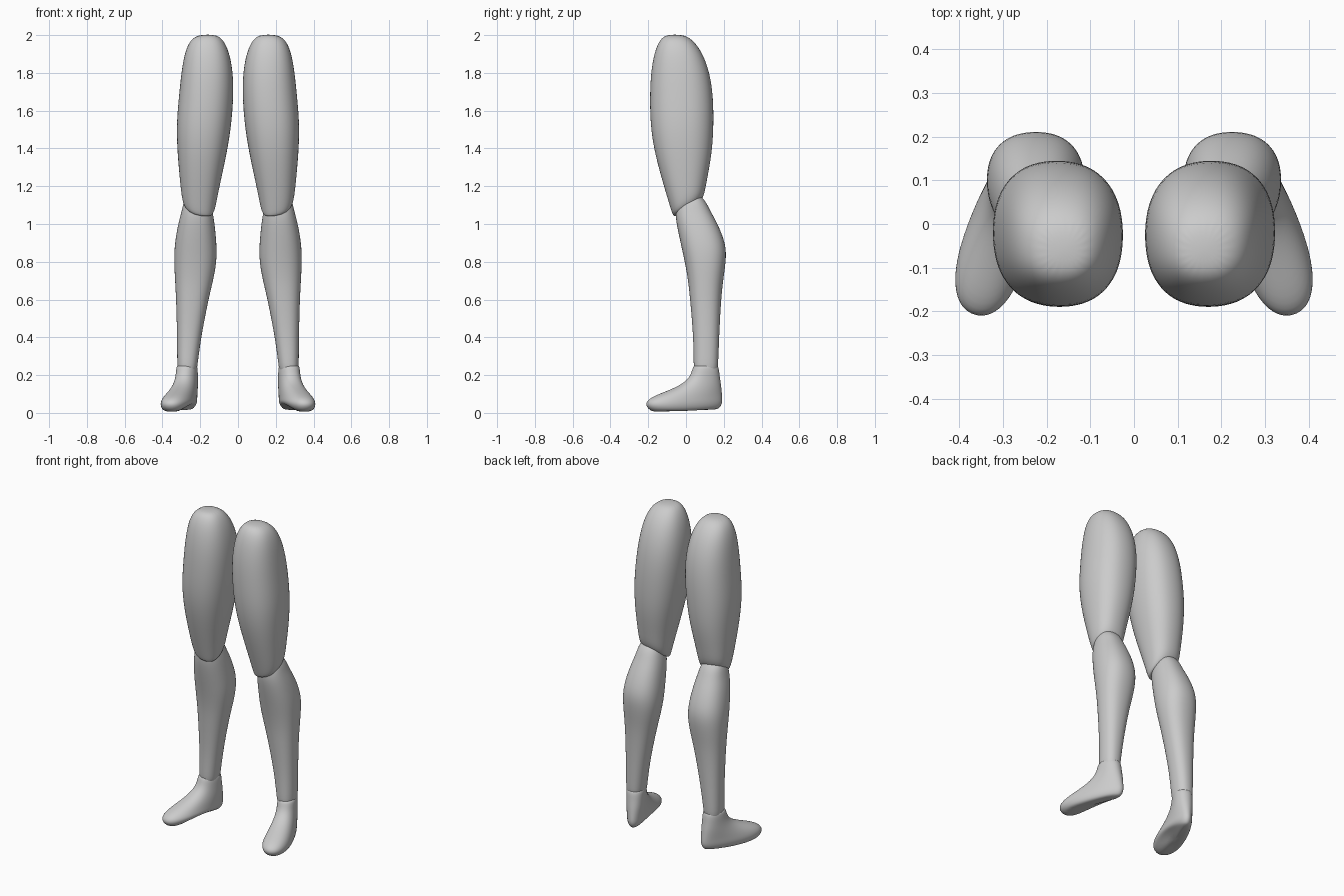
import bpy, bmesh, math

if "Cube" in bpy.data.objects:
    bpy.data.objects.remove(bpy.data.objects["Cube"], do_unlink=True)

SIDES = 20
GROW = 1.015  # offsets the slight shrink of subdivision

grey = bpy.data.materials.new("plain grey")
grey.use_nodes = True
grey.diffuse_color = (0.6, 0.6, 0.6, 1)
grey.node_tree.nodes["Principled BSDF"].inputs["Base Color"].default_value = (0.6, 0.6, 0.6, 1)


def rounded(angle, power):
    """Point on a unit superellipse."""
    c, s = math.cos(angle), math.sin(angle)
    return (math.copysign(abs(c) ** (2 / power), c),
            math.copysign(abs(s) ** (2 / power), s))


def limb_ring(x0, x1, y0, y1, z, tilt=0, power=2.3):
    """Horizontal section between x and y limits, raised towards the back by tilt."""
    ring = []
    for i in range(SIDES):
        u, v = rounded(math.tau * i / SIDES, power)
        dx, dy = u * GROW * (x1 - x0) / 2, v * GROW * (y1 - y0) / 2
        ring.append(((x0 + x1) / 2 + dx, (y0 + y1) / 2 + dy, z + tilt * (dy + dx * 0.35)))
    return ring


def foot_ring(heel, toe, half_width, taper, z, arch=0):
    """Section along the outward-turned foot, wider at the toe by taper."""
    turn = math.radians(17)
    ring = []
    for i in range(SIDES):
        u, v = rounded(math.tau * i / SIDES, 2.2)
        side = u * GROW * half_width * (1 - taper * v)
        along = (heel + toe) / 2 - v * GROW * (toe - heel) / 2
        lift = arch * (1 - v * v) * (1 - u) / 2
        ring.append((0.27 + side * math.cos(turn) + along * math.sin(turn),
                     0.105 + side * math.sin(turn) - along * math.cos(turn),
                     z + lift + arch * 0.4 * (v + 1) / 2))
    return ring


def loft(name, rings):
    """Skin the rings, close both ends, mirror to the other leg and smooth."""
    bm = bmesh.new()
    loops = [[bm.verts.new(p) for p in ring] for ring in rings]
    for low, high in zip(loops, loops[1:]):
        for i in range(SIDES):
            j = (i + 1) % SIDES
            bm.faces.new((low[i], low[j], high[j], high[i]))
    bm.faces.new(loops[0][::-1])
    bm.faces.new(loops[-1])
    bmesh.ops.recalc_face_normals(bm, faces=bm.faces)
    for face in bm.faces:
        face.smooth = True
    mesh = bpy.data.meshes.new(name)
    bm.to_mesh(mesh)
    bm.free()
    mesh.materials.append(grey)
    obj = bpy.data.objects.new(name, mesh)
    bpy.context.collection.objects.link(obj)
    obj.modifiers.new("Mirror", 'MIRROR').use_clip = False
    smooth = obj.modifiers.new("Smooth", 'SUBSURF')
    smooth.levels = smooth.render_levels = 2
    return obj


# Thighs, from rounded knee cap up to domed top
loft("thighs", [limb_ring(*r) for r in (
    (.15, .22, -.05, .0, 1.055, .4),
    (.13, .275, -.067, .065, 1.07, .45),
    (.118, .295, -.079, .095, 1.11, .4),
    (.1, .305, -.11, .108, 1.2, .2),
    (.06, .32, -.165, .137, 1.37),
    (.036, .326, -.188, .146, 1.52),
    (.024, .313, -.191, .144, 1.67),
    (.026, .3, -.186, .126, 1.8),
    (.046, .282, -.167, .086, 1.91),
    (.08, .25, -.137, .032, 1.98),
    (.12, .2, -.1, -.02, 2.003),
)])

# Lower legs, from ankle up to the end tucked into the thigh
loft("lower_legs", [limb_ring(*r) for r in (
    (.222, .317, .046, .164, .2),
    (.215, .322, .04, .17, .25),
    (.196, .322, .04, .175, .4),
    (.157, .327, .022, .185, .6),
    (.132, .333, .012, .196, .7),
    (.113, .338, -.006, .211, .8),
    (.113, .336, -.026, .213, .89),
    (.124, .317, -.05, .168, 1),
    (.135, .297, -.058, .128, 1.07),
    (.15, .285, -.04, .1, 1.13),
    (.18, .25, 0, .05, 1.17),
)])

# Feet, from arched sole up to the ankle
loft("feet", [foot_ring(*r) for r in (
    (-.05, .27, .045, .3, .0, .035),
    (-.075, .31, .067, .28, .012, .03),
    (-.09, .335, .076, .25, .045, .015),
    (-.09, .31, .071, .18, .08),
    (-.086, .215, .063, .05, .115),
    (-.082, .13, .058, 0, .15),
    (-.074, .08, .055, 0, .195),
    (-.068, .069, .0545, 0, .25),
    (-.05, .05, .04, 0, .252),
)])
